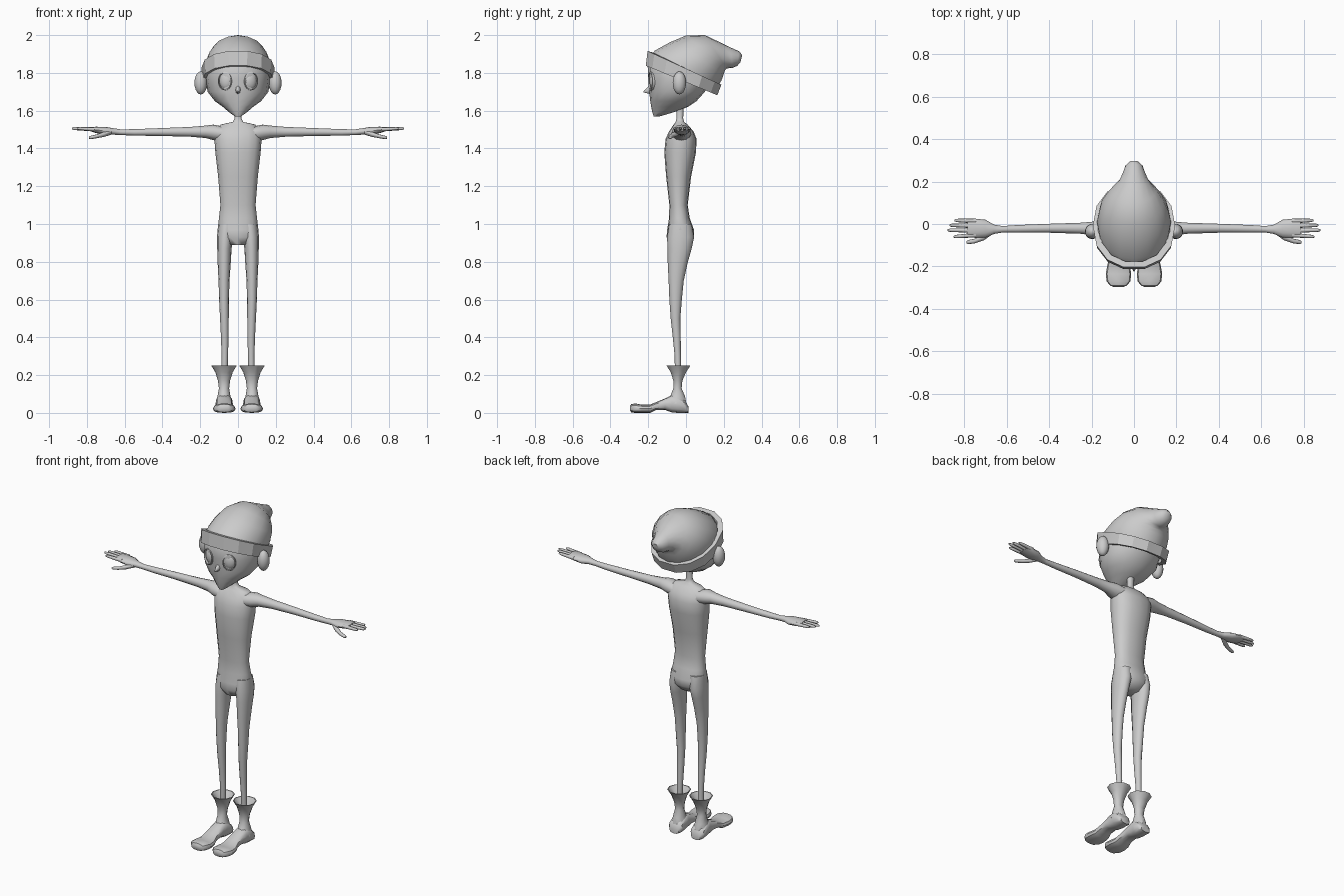
import bpy, bmesh, math
from mathutils import Vector, Matrix


def finish(bm, name, mirror=False, angle=40):
    bmesh.ops.recalc_face_normals(bm, faces=bm.faces)
    me = bpy.data.meshes.new(name)
    bm.to_mesh(me)
    bm.free()
    ob = bpy.data.objects.new(name, me)
    bpy.context.collection.objects.link(ob)
    bpy.ops.object.select_all(action='DESELECT')
    ob.select_set(True)
    bpy.context.view_layer.objects.active = ob
    bpy.ops.object.shade_smooth_by_angle(angle=math.radians(angle))
    if mirror:
        ob.modifiers.new("mirror", 'MIRROR')
    return ob


def loft(name, rings, n=16, p=2.0, closed=False, mirror=False, angle=40):
    """Skin a list of (centre, u, v) superelliptic rings; closed joins last to first."""
    bm = bmesh.new()
    loops = []
    for c, u, v in rings:
        c, u, v = Vector(c), Vector(u), Vector(v)
        loop = []
        for i in range(n):
            a = 2 * math.pi * i / n
            s, t = math.cos(a), math.sin(a)
            s = math.copysign(abs(s) ** (2 / p), s)
            t = math.copysign(abs(t) ** (2 / p), t)
            loop.append(bm.verts.new(c + u * s + v * t))
        loops.append(loop)
    pairs = list(zip(loops, loops[1:]))
    if closed:
        pairs.append((loops[-1], loops[0]))
    for a, b in pairs:
        for i in range(n):
            j = (i + 1) % n
            bm.faces.new((a[i], a[j], b[j], b[i]))
    if not closed:
        bm.faces.new(loops[0])
        bm.faces.new(loops[-1])
    return finish(bm, name, mirror, angle)


def tilted(y1, z1, y2, z2, hw, x=0.0):
    """Ring from its front and back points in the side view plus half width."""
    return ((x, (y1 + y2) / 2, (z1 + z2) / 2), (hw, 0, 0), (0, (y2 - y1) / 2, (z2 - z1) / 2))


def level(z, y1, y2, hw, x=0.0):
    return tilted(y1, z, y2, z, hw, x)


def across(x, y, z, ry, rz):
    """Ring standing across the x axis."""
    return ((x, y, z), (0, ry, 0), (0, 0, rz))


def ellipsoid(name, loc, size, rot=0.0, seg=16):
    bm = bmesh.new()
    m = Matrix.Translation(loc) @ Matrix.Rotation(rot, 4, 'Z') @ Matrix.Diagonal((*size, 1))
    bmesh.ops.create_uvsphere(bm, u_segments=seg, v_segments=10, radius=1, matrix=m)
    return finish(bm, name, True, 60)


# Torso with neck
loft("torso", [level(*r) for r in [
    (1.63, -.05, -.012, .02), (1.56, -.05, -.015, .018), (1.54, -.055, -.01, .028),
    (1.527, -.065, .008, .09), (1.49, -.09, .04, .122), (1.45, -.108, .056, .125),
    (1.38, -.115, .053, .12), (1.25, -.105, .027, .105), (1.10, -.088, .009, .093),
    (1.03, -.09, .02, .101), (.97, -.1, .042, .108), (.93, -.103, .042, .1),
    (.89, -.085, .01, .05)]], p=2.3, angle=60)

# Legs
loft("legs", [level(*r) for r in [
    (1.0, -.09, .03, .045, .06), (.93, -.1, .043, .043, .068), (.87, -.098, .03, .038, .072),
    (.8, -.097, .01, .035, .073), (.7, -.092, -.012, .029, .074), (.6, -.088, -.022, .026, .074),
    (.5, -.081, -.03, .023, .072), (.4, -.07, -.028, .020, .07), (.3, -.06, -.027, .017, .07),
    (.12, -.058, -.025, .016, .073)]], n=12, mirror=True, angle=60)

# Boot shafts with flared cuffs
loft("boot_shafts", [level(*r, .074) for r in [
    (.19, -.058, -.024, .016), (.25, -.1, .02, .062), (.25, -.106, .026, .067),
    (.215, -.083, .002, .046), (.17, -.068, -.018, .032), (.13, -.068, -.022, .027),
    (.09, -.085, -.004, .034), (.05, -.11, .005, .045)]], n=10, mirror=True)

# Boot feet, heel to toe: y, bottom, top, half width
loft("boot_feet", [((.073, y, (a + b) / 2), (w, 0, 0), (0, 0, (b - a) / 2)) for y, a, b, w in [
    (.012, 0, .035, .03), (-.005, 0, .065, .045), (-.045, 0, .095, .046), (-.075, .003, .095, .042),
    (-.11, .015, .077, .042), (-.16, .015, .056, .044), (-.19, 0, .044, .052),
    (-.235, 0, .044, .06), (-.27, 0, .05, .056), (-.29, .003, .046, .04),
    (-.297, .012, .036, .022)]], n=12, p=2.6, mirror=True)

# Arms running into the palms
Y = -.02
loft("arms", [across(*r) for r in [
    (.07, -.025, 1.475, .055, .04), (.13, -.025, 1.485, .05, .041), (.17, -.022, 1.488, .035, .033),
    (.25, Y, 1.488, .026, .026), (.4, Y, 1.487, .021, .021), (.55, -.023, 1.485, .018, .017),
    (.62, -.025, 1.486, .015, .015), (.66, -.025, 1.49, .022, .017), (.70, -.022, 1.493, .042, .021),
    (.75, -.02, 1.498, .045, .017), (.785, -.02, 1.503, .042, .011)]], n=12, mirror=True, angle=60)

# Fingers: start y, end y, end x
for i, (y0, y1, x1) in enumerate([(.014, .017, .845), (-.009, -.006, .87),
                                  (-.031, -.029, .88), (-.052, -.06, .85)]):
    loft(f"fingers_{i + 1}", [
        across(.745 + (x1 - .745) * t, y0 + (y1 - y0) * t, 1.5 + .006 * t, r, r)
        for t, r in [(0, .011), (.5, .0095), (.9, .008), (1, .004)]], n=8, mirror=True, angle=60)

# Thumbs
loft("thumbs", [across(*r) for r in [
    (.67, -.035, 1.487, .016, .014), (.71, -.062, 1.474, .016, .013), (.75, -.08, 1.464, .011, .01),
    (.78, -.085, 1.458, .01, .009), (.79, -.086, 1.457, .005, .005)]], n=8, mirror=True, angle=60)

# Head
loft("head", [level(*r) for r in [
    (1.568, -.17, -.145, .014), (1.59, -.178, -.07, .045), (1.62, -.184, .01, .08),
    (1.65, -.189, .055, .122), (1.70, -.195, .1, .161), (1.77, -.2, .135, .171),
    (1.84, -.203, .14, .17), (1.89, -.17, .12, .14)]], p=2.1, angle=50)

# Nose
loft("nose", [((0, y, z), (w, 0, 0), (0, 0, h)) for y, z, w, h in [
    (-.17, 1.712, .022, .03), (-.198, 1.71, .012, .02), (-.224, 1.701, .003, .004)]], n=8, angle=60)

# Ears
ellipsoid("ears", (.197, -.035, 1.747), (.034, .036, .061), .2)

# Eyeballs and their rims, turned to follow the face
turn = .32
nrm = Vector((math.sin(turn), -math.cos(turn), 0))
tan = Vector((math.cos(turn), math.sin(turn), 0))
eye = Vector((.07, -.187, 1.757))
ellipsoid("eyeballs", eye - nrm * .016, (.034, .02, .045), turn)
loft("eye_rims", [(eye + nrm * d, tan * .036 * k, (0, 0, .047 * k)) for k, d in [
    (1.06, -.02), (1.06, .002), (.93, .004), (.9, -.02)]], n=20, closed=True, mirror=True)

# Hat brim: a tilted folded band
loft("hat_brim", [tilted(*r) for r in [
    (-.185, 1.83, .14, 1.695, .165), (-.217, 1.84, .17, 1.68, .19), (-.208, 1.918, .192, 1.735, .194),
    (-.18, 1.91, .165, 1.745, .165)]], n=14, p=2.2, closed=True, angle=25)

# Hat crown drooping back to its tip
loft("hat_crown", [tilted(*r) for r in [
    (-.19, 1.89, .17, 1.73, .172), (-.165, 1.918, .188, 1.76, .174), (-.085, 1.962, .2, 1.795, .163),
    (.0, 1.998, .207, 1.815, .14), (.1, 2.0, .215, 1.823, .105), (.18, 1.962, .228, 1.825, .07),
    (.235, 1.935, .245, 1.825, .053), (.28, 1.915, .272, 1.838, .04), (.298, 1.895, .288, 1.857, .02)]],
     n=16, angle=50)
